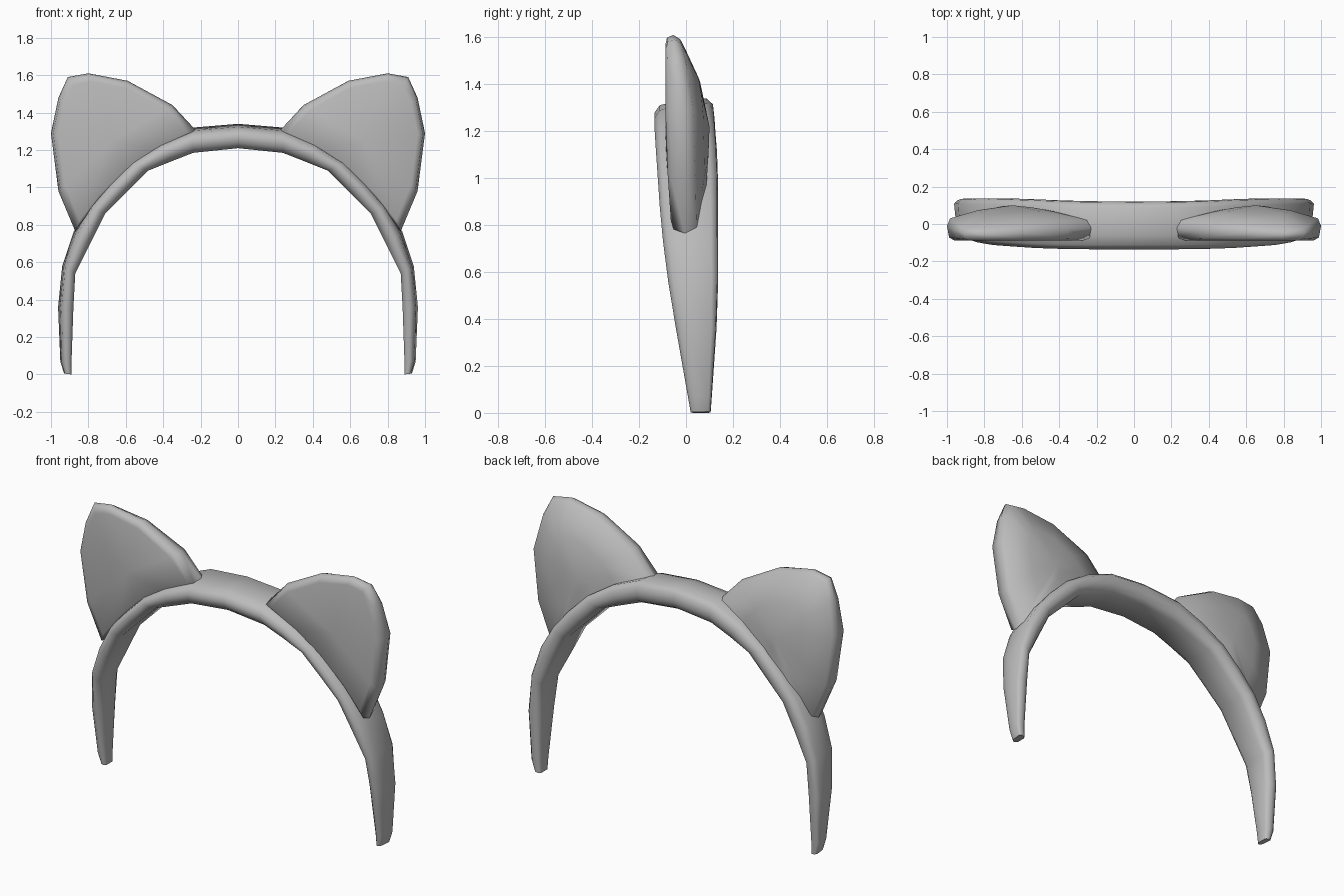
import bpy, math
from mathutils import Vector

if "Cube" in bpy.data.objects:
    bpy.data.objects.remove(bpy.data.objects["Cube"])

gray = bpy.data.materials.new("plain_gray")
gray.diffuse_color = (0.5, 0.5, 0.5, 1)
gray.use_nodes = True
gray.node_tree.nodes["Principled BSDF"].inputs["Base Color"].default_value = gray.diffuse_color


def make(name, verts, faces):
    me = bpy.data.meshes.new(name)
    me.from_pydata(verts, [], faces)
    me.materials.append(gray)
    ob = bpy.data.objects.new(name, me)
    bpy.context.collection.objects.link(ob)
    bpy.ops.object.select_all(action='DESELECT')
    ob.select_set(True)
    bpy.context.view_layer.objects.active = ob
    bpy.ops.object.mode_set(mode='EDIT')
    bpy.ops.mesh.select_all(action='SELECT')
    bpy.ops.mesh.normals_make_consistent(inside=False)
    bpy.ops.object.mode_set(mode='OBJECT')
    bpy.ops.object.shade_smooth_by_angle(angle=math.radians(60))
    return ob


def bridge(rings, n):
    """Quads joining consecutive closed rings of n points."""
    return [(r * n + i, r * n + (i + 1) % n, (r + 1) * n + (i + 1) % n, (r + 1) * n + i)
            for r in range(rings - 1) for i in range(n)]


# Headband: outer x, z, inner x, z, front y, back y from the crown to the tip
half = [
    (0.00, 1.34, 0.00, 1.21, -0.135, 0.120),
    (0.24, 1.32, 0.24, 1.185, -0.135, 0.122),
    (0.42, 1.245, 0.36, 1.138, -0.133, 0.126),
    (0.58, 1.14, 0.48, 1.09, -0.128, 0.132),
    (0.70, 1.02, 0.595, 0.975, -0.120, 0.136),
    (0.80, 0.90, 0.71, 0.86, -0.112, 0.137),
    (0.88, 0.76, 0.79, 0.70, -0.098, 0.137),
    (0.94, 0.58, 0.87, 0.54, -0.076, 0.137),
    (0.962, 0.36, 0.88, 0.36, -0.043, 0.130),
    (0.95, 0.07, 0.89, 0.07, 0.008, 0.110),
    (0.93, 0.005, 0.89, 0.0, 0.02, 0.105),
]
stations = [(-a, b, -c, d, e, f) for a, b, c, d, e, f in half[:0:-1]] + half
verts = []
for ox, oz, ix, iz, yf, yb in stations:
    w = yb - yf
    # rounded strap section: (0 = inner, 1 = outer, y)
    for t, y in ((0.0, yf + 0.16 * w), (0.22, yf + 0.04 * w), (0.52, yf),
                 (0.77, yf + 0.09 * w), (0.88, yf + 0.3 * w), (1.0, yb - 0.13 * w),
                 (0.8, yb - 0.02 * w), (0.45, yb), (0.15, yb - 0.06 * w), (0.0, yb - 0.18 * w)):
        verts.append((ix + (ox - ix) * t, y, iz + (oz - iz) * t))
n, m = 10, len(stations)
faces = bridge(m, n) + [tuple(range(n)), tuple(range((m - 1) * n, m * n))]
make("headband", verts, faces)

# Ear: outline x, z with rim y, back y; the lower edge sits inside the band
outline = [
    (0.22, 1.30, -0.02, 0.02), (0.35, 1.44, -0.03, 0.02), (0.59, 1.57, -0.045, -0.005),
    (0.80, 1.61, -0.055, -0.025), (0.91, 1.59, -0.05, -0.02), (0.96, 1.48, -0.03, 0.005),
    (1.00, 1.29, -0.01, 0.03), (0.96, 0.98, 0.0, 0.04), (0.87, 0.765, -0.005, 0.045),
    (0.75, 0.92, 0.0, 0.085), (0.60, 1.07, 0.0, 0.095), (0.42, 1.20, 0.0, 0.07),
]
center = Vector((0.67, 1.25))


def ring(scale, depth):
    out = []
    for x, z, rim, back in outline:
        p = center + (Vector((x, z)) - center) * scale
        out.append((p.x, depth(z, rim, back), p.y))
    return out


def front(z, rim, back):
    return -0.088 + 0.06 * max(0, 1.15 - z)


verts = (ring(0.88, front)
         + ring(0.965, lambda z, r, b: front(z, r, b) * 0.8 + r * 0.2)
         + ring(1.0, lambda z, r, b: r)
         + ring(0.95, lambda z, r, b: b)
         + ring(0.5, lambda z, r, b: b + (0.1 - b) * 0.62))
n = len(outline)
verts += [(center.x, -0.082, center.y), (center.x - 0.02, 0.1, center.y - 0.03)]
faces = bridge(5, n)
for i in range(n):
    j = (i + 1) % n
    faces += [(5 * n, j, i), (5 * n + 1, 4 * n + i, 4 * n + j)]
ear = make("ears", verts, faces)
mirror = ear.modifiers.new("mirror", 'MIRROR')
mirror.use_axis = (True, False, False)
